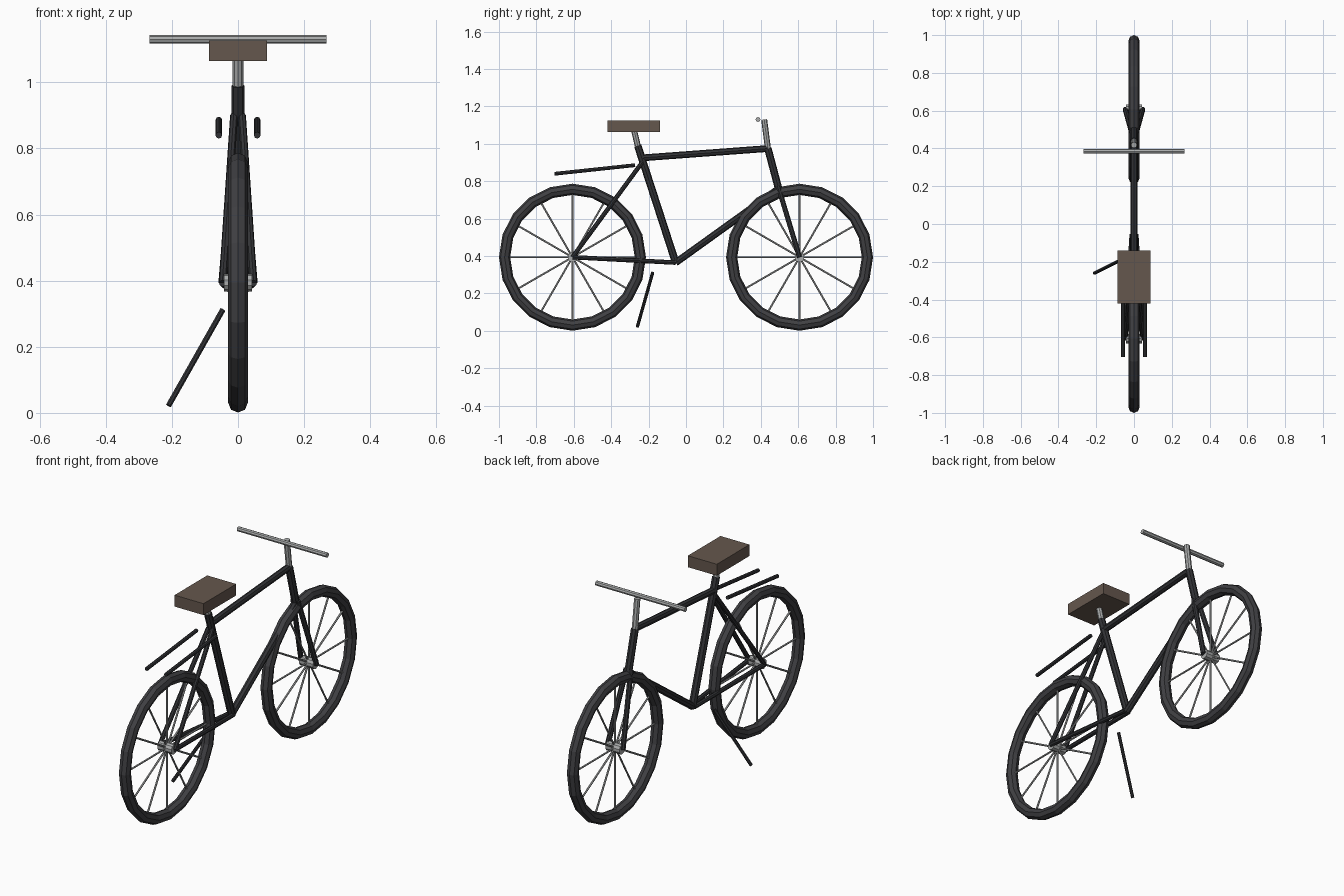
import bpy, bmesh
from math import sin, cos, pi
from mathutils import Vector, Matrix

cube = bpy.data.objects.get("Cube")
if cube:
    bpy.data.objects.remove(cube, do_unlink=True)


def material(name, rgb):
    m = bpy.data.materials.new(name)
    m.use_nodes = True
    m.diffuse_color = (*rgb, 1)
    m.node_tree.nodes["Principled BSDF"].inputs["Base Color"].default_value = (*rgb, 1)
    return m


RUBBER = material("dark_rubber", (0.050, 0.050, 0.055))
PAINT = material("black_paint", (0.032, 0.033, 0.037))
METAL = material("grey_metal", (0.40, 0.41, 0.41))
LEATHER = material("brown_leather", (0.13, 0.095, 0.075))


def finish(name, bm, mat):
    bmesh.ops.recalc_face_normals(bm, faces=bm.faces)
    mesh = bpy.data.meshes.new(name)
    bm.to_mesh(mesh)
    bm.free()
    mesh.materials.append(mat)
    obj = bpy.data.objects.new(name, mesh)
    bpy.context.collection.objects.link(obj)
    return obj


def add_tube(bm, a, b, r, sides=8):
    a, b = Vector(a), Vector(b)
    turn = (b - a).to_track_quat('Z', 'Y').to_matrix().to_4x4()
    bmesh.ops.create_cone(bm, cap_ends=True, segments=sides, radius1=r, radius2=r,
                          depth=(b - a).length,
                          matrix=Matrix.Translation((a + b) / 2) @ turn)


def tube(name, a, b, r, mat, sides=8):
    bm = bmesh.new()
    add_tube(bm, a, b, r, sides)
    return finish(name, bm, mat)


def tube_pair(name, a, b, r, mat):
    for side, s in (("left", 1), ("right", -1)):
        tube(f"{side}_{name}", (s * a[0], *a[1:]), (s * b[0], *b[1:]), r, mat)


AXLE_Y, AXLE_Z = 0.607, 0.394
RIM, TYRE = 0.363, 0.030


def wheel(end, y):
    # Tyre: a low-poly ring around the axle
    bm = bmesh.new()
    major, minor = 20, 8
    rings = []
    for i in range(major):
        a = 2 * pi * i / major
        ring = []
        for j in range(minor):
            t = 2 * pi * j / minor
            r = RIM + TYRE * cos(t)
            ring.append(bm.verts.new((TYRE * sin(t), y + r * cos(a), AXLE_Z + r * sin(a))))
        rings.append(ring)
    for i in range(major):
        p, q = rings[i], rings[(i + 1) % major]
        for j in range(minor):
            k = (j + 1) % minor
            bm.faces.new((p[j], q[j], q[k], p[k]))
    finish(end + "_tyre", bm, RUBBER)
    # Spokes
    bm = bmesh.new()
    for i in range(12):
        a = 2 * pi * i / 12
        add_tube(bm, (0, y, AXLE_Z),
                 (0, y + RIM * cos(a), AXLE_Z + RIM * sin(a)), 0.005, 6)
    finish(end + "_spokes", bm, METAL)
    tube(end + "_hub", (-0.042, y, AXLE_Z), (0.042, y, AXLE_Z), 0.026, METAL, 10)


wheel("front", AXLE_Y)
wheel("rear", -AXLE_Y)

# Frame
crank = (0, -0.055, 0.365)
crown = (0, 0.495, 0.76)
head = (0, 0.438, 0.975)
seat_top = (0, -0.258, 0.99)
tube("seat_tube", crank, seat_top, 0.020, PAINT)
tube("top_tube", (0, -0.235, 0.925), head, 0.018, PAINT)
tube("down_tube", crank, crown, 0.019, PAINT)
tube("head_tube", crown, head, 0.020, PAINT)
tube_pair("fork_blade", (0.014, 0.492, 0.775), (0.046, AXLE_Y, AXLE_Z), 0.014, PAINT)
tube_pair("seat_stay", (0.012, -0.235, 0.90), (0.046, -AXLE_Y, AXLE_Z), 0.012, PAINT)
tube_pair("chain_stay", (0.012, -0.055, 0.365), (0.046, -AXLE_Y, AXLE_Z), 0.012, PAINT)

# Handlebar and stem
tube("stem", head, (0, 0.418, 1.13), 0.016, METAL)
tube("handlebar", (-0.268, 0.385, 1.13), (0.268, 0.385, 1.13), 0.013, METAL)

# Saddle and its post
tube("seat_post", seat_top, (0, -0.277, 1.07), 0.016, METAL)
bm = bmesh.new()
bmesh.ops.create_cube(bm, size=1, matrix=Matrix.Translation((0, -0.28, 1.095))
                      @ Matrix.Diagonal((0.174, 0.28, 0.062, 1)))
finish("saddle", bm, LEATHER)

# Rack rails and kickstand
tube_pair("rack_rail", (0.058, -0.703, 0.84), (0.058, -0.272, 0.886), 0.010, PAINT)
tube("kickstand", (-0.046, -0.178, 0.312), (-0.21, -0.26, 0.022), 0.009, PAINT)
